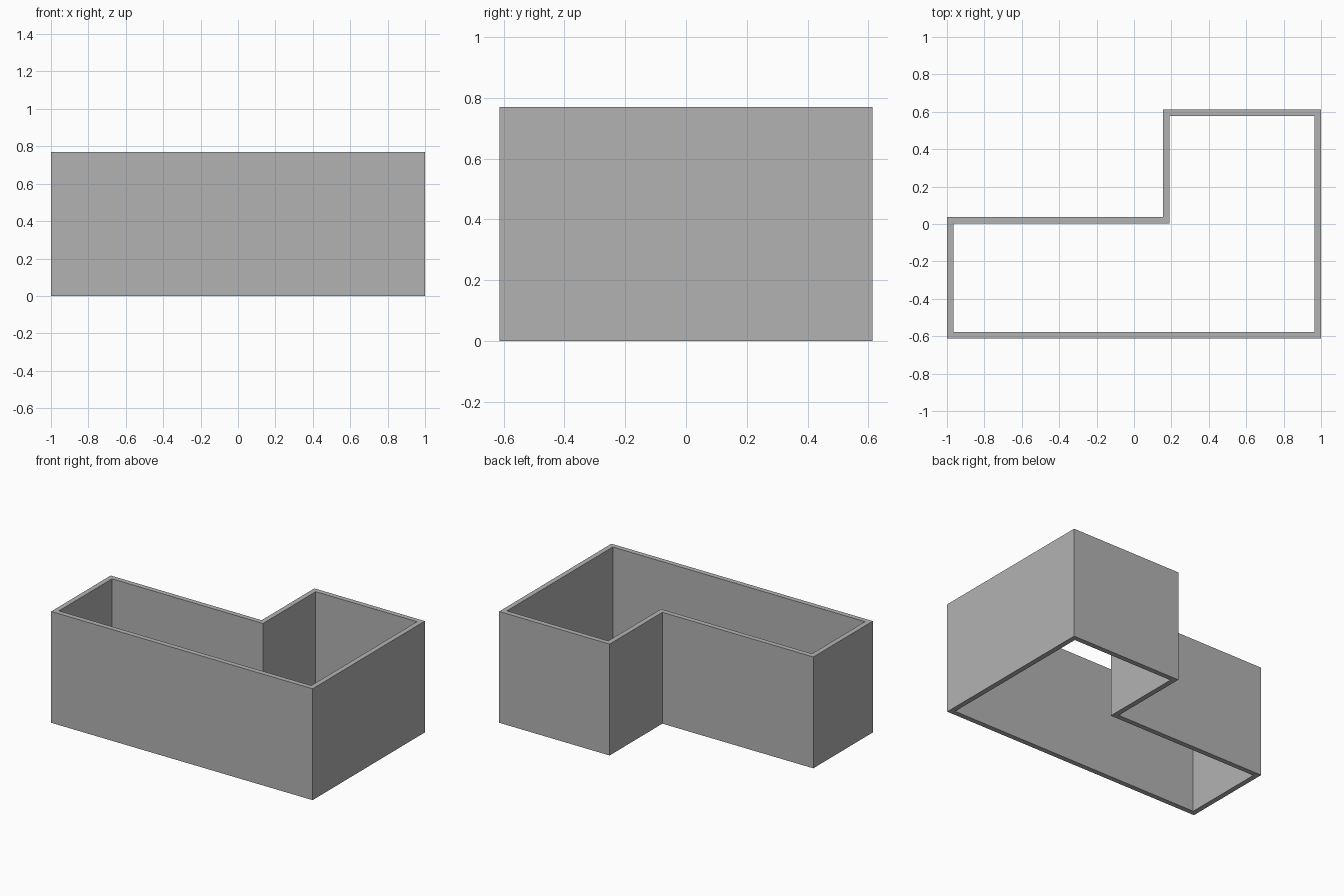
import bpy
import bmesh

cube = bpy.data.objects.get("Cube")
if cube:
    bpy.data.objects.remove(cube, do_unlink=True)

HEIGHT = 0.77
WALL = 0.035

# Plain grey plaster
grey = bpy.data.materials.new("grey plaster")
grey.use_nodes = True
colour = (0.45, 0.45, 0.45, 1)
grey.diffuse_color = colour
grey.node_tree.nodes["Principled BSDF"].inputs["Base Color"].default_value = colour

# L-shaped outer outline, counter-clockwise
outer = [(-1, -0.613), (1, -0.613), (1, 0.613),
         (0.155, 0.613), (0.155, 0.037), (-1, 0.037)]


def inset(points, distance):
    """Move every edge of a right-angled outline inwards."""
    result = []
    for i, (x, y) in enumerate(points):
        px, py = points[i - 1]
        nx, ny = points[(i + 1) % len(points)]
        # left-hand normals of the two edges meeting at the corner
        for dx, dy in ((x - px, y - py), (nx - x, ny - y)):
            length = abs(dx) + abs(dy)
            x -= distance * dy / length
            y += distance * dx / length
        result.append((x, y))
    return result


# Footprint ring of the walls, open in the middle
bm = bmesh.new()
outside = [bm.verts.new((x, y, 0)) for x, y in outer]
inside = [bm.verts.new((x, y, 0)) for x, y in inset(outer, WALL)]
count = len(outer)
for i in range(count):
    j = (i + 1) % count
    bm.faces.new((outside[i], outside[j], inside[j], inside[i]))

# Raise the footprint into walls
raised = bmesh.ops.extrude_face_region(bm, geom=bm.faces[:], use_keep_orig=True)
top = [g for g in raised["geom"] if isinstance(g, bmesh.types.BMVert)]
bmesh.ops.translate(bm, verts=top, vec=(0, 0, HEIGHT))
bmesh.ops.recalc_face_normals(bm, faces=bm.faces[:])

mesh = bpy.data.meshes.new("walls")
bm.to_mesh(mesh)
bm.free()
mesh.materials.append(grey)
walls = bpy.data.objects.new("walls", mesh)
bpy.context.collection.objects.link(walls)
